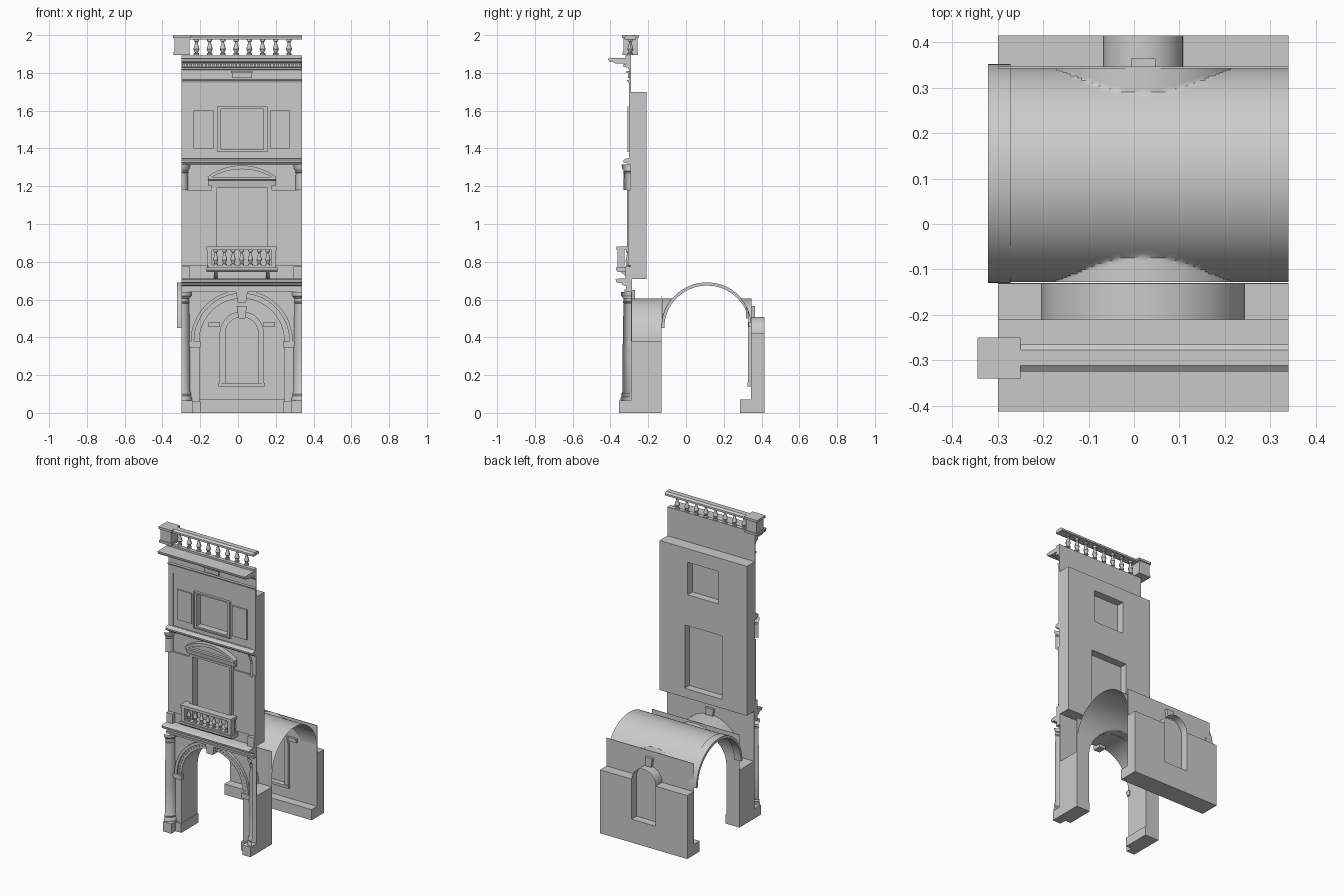
import bpy, bmesh, math
from math import sin, cos, pi, sqrt

if "Cube" in bpy.data.objects:
    bpy.data.objects.remove(bpy.data.objects["Cube"])

C = 0.02              # centre line of the bay
L, R = -0.30, 0.34    # bay edges

def mesh(name, verts, faces, closed=False):
    me = bpy.data.meshes.new(name)
    me.from_pydata(verts, [], faces)
    if closed:
        bm = bmesh.new(); bm.from_mesh(me)
        bmesh.ops.recalc_face_normals(bm, faces=bm.faces)
        bm.to_mesh(me); bm.free()
    ob = bpy.data.objects.new(name, me)
    bpy.context.collection.objects.link(ob)
    return ob

def prism(name, yz, x0, x1):
    """Side profile (y, z) run along x."""
    n = len(yz)
    v = [(x, y, z) for x in (x0, x1) for y, z in yz]
    f = [tuple(range(n)), tuple(range(n, 2 * n))]
    f += [(i, (i + 1) % n, n + (i + 1) % n, n + i) for i in range(n)]
    return mesh(name, v, f, True)

def box(name, x0, x1, y0, y1, z0, z1):
    return prism(name, [(y0, z0), (y1, z0), (y1, z1), (y0, z1)], x0, x1)

def plate(name, loops, y0, y1):
    """Front outline (x, z) with holes, given depth from y0 to y1."""
    cu = bpy.data.curves.new(name, 'CURVE')
    cu.dimensions, cu.fill_mode, cu.extrude = '2D', 'BOTH', (y1 - y0) / 2
    for lp in loops:
        s = cu.splines.new('POLY')
        s.points.add(len(lp) - 1)
        for p, (x, z) in zip(s.points, lp):
            p.co = (x, z, 0, 1)
        s.use_cyclic_u = True
    ob = bpy.data.objects.new(name, cu)
    ob.rotation_euler.x = pi / 2
    ob.location.y = (y0 + y1) / 2
    bpy.context.collection.objects.link(ob)
    bpy.ops.object.select_all(action='DESELECT')
    ob.select_set(True)
    bpy.context.view_layer.objects.active = ob
    bpy.ops.object.convert(target='MESH')

def rect(x0, x1, z0, z1):
    return [(x0, z0), (x1, z0), (x1, z1), (x0, z1)]

def arch(cz, r, zb, n=32):
    arc = [(C - r * cos(pi * i / n), cz + r * sin(pi * i / n)) for i in range(n + 1)]
    return [(C - r, zb)] + arc + [(C + r, zb)] if zb < cz else arc

def ring(cz, ro, ri, zb):
    return arch(cz, ro, zb) + arch(cz, ri, zb)[::-1]

def sheet(name, xz, y0, y1):
    n = len(xz)
    v = [(x, y, z) for y in (y0, y1) for x, z in xz]
    return mesh(name, v, [(i, i + 1, n + i + 1, n + i) for i in range(n - 1)])

def lathe(name, cx, cy, prof, a0=0, a1=2 * pi, n=12):
    v = [(cx + r * cos(a0 + (a1 - a0) * j / n), cy + r * sin(a0 + (a1 - a0) * j / n), z)
         for r, z in prof for j in range(n + 1)]
    m = n + 1
    return mesh(name, v, [(i * m + j, i * m + j + 1, i * m + m + j + 1, i * m + m + j)
                          for i in range(len(prof) - 1) for j in range(n)])

def baluster(name, x, y, z0, z1, r):
    shape = [(.9, 0), (.9, .1), (.5, .14), (.6, .2), (1, .36), (.75, .52), (.42, .74),
             (.45, .82), (.8, .85), (.8, .92), (.9, .92), (.9, 1)]
    lathe(name, x, y, [(a * r, z0 + t * (z1 - z0)) for a, t in shape])

def keystone(name, w0, w1, z0, z1, y0, y1):
    plate(name, [[(C - w0, z0), (C + w0, z0), (C + w1, z1), (C - w1, z1)]], y0, y1)

# Ground floor: piers, plinths, imposts and quarter columns
for side, xo, xi, a0 in (("left", L, C - .225, -pi / 2), ("right", R, C + .225, pi)):
    x0, x1 = sorted((xo, xi))
    s = 1 if xo < xi else -1
    box(side + "_pier", x0, x1, -.285, -.13, .05, .38)
    bx = sorted((xo, xi + s * .006))
    box(side + "_plinth", *bx, -.31, -.13, 0, .06)
    bx = sorted((xo, xo + s * .06))
    box(side + "_column_plinth", *bx, -.355, -.29, 0, .065)
    ix = sorted((xo + s * .04, xi + s * .006))
    box(side + "_impost", *ix, -.305, -.28, .345, .362)
    box(side + "_impost_cap", *ix, -.31, -.28, .362, .38)
    px = sorted((xo + s * .05, xi))
    box(side + "_pilaster", *px, -.297, -.28, .06, .345)
    lathe(side + "_column", xo, -.29,
          [(.056, .065), (.056, .08), (.05, .09), (.053, .1), (.046, .115), (.046, .3), (.041, .58),
           (.045, .585), (.041, .59), (.041, .605), (.052, .618), (.055, .62), (.055, .64)], a0, a0 + pi / 2)
    # Upper column heads and wall panels
    lathe(side + "_upper_column", xo, -.295,
          [(.036, 1.18), (.034, 1.27), (.038, 1.275), (.034, 1.28), (.044, 1.295), (.046, 1.315)],
          a0, a0 + pi / 2)
    wx = sorted((xo, C - s * .16))
    box(side + "_wall_panel", *wx, -.306, -.294, .78, 1.18)
    box(side + "_wall_base", *sorted((xo, xo + s * .045)), -.32, -.294, .71, .775)
    tx = sorted((C - s * .255, C - s * .15))
    box(side + "_top_panel", *tx, -.303, -.294, 1.40, 1.60)

# Arcade front with archivolt
arc_in = arch(.38, .225, .0)
plate("arcade_front", [[(L, .0)] + arc_in + [(R, .0), (R, .71), (L, .71)]], -.29, -.285)
sheet("arch_soffit", arch(.38, .225, .38), -.29, -.13)
plate("arch_moulding_outer", [ring(.38, .27, .252, .38)], -.308, -.288)
plate("arch_moulding_inner", [ring(.38, .252, .225, .38)], -.298, -.288)
for i in range(34):
    a = pi * (i + .5) / 34
    lp = [(C + r * cos(a + d), .38 + r * sin(a + d)) for r, d in
          ((.238, -.022), (.249, -.022), (.249, .022), (.238, .022))]
    plate("arch_dentil", [lp], -.303, -.297)
keystone("arch_keystone", .022, .032, .585, .65, -.325, -.27)
plate("rear_arch_spandrel", [[(L, .38)] + arch(.38, .225, .38) + [(R, .38), (R, .615), (L, .615)]], -.132, -.13)

# First entablature
prism("lower_entablature", [(-.288, .64), (-.325, .64), (-.325, .652), (-.318, .652), (-.318, .672),
      (-.335, .677), (-.34, .687), (-.368, .69), (-.372, .705), (-.36, .712), (-.288, .712)], L, R)

# Upper wall with two window openings
win1, win2 = rect(-.115, .155, .77, 1.19), rect(-.09, .135, 1.395, 1.61)
plate("upper_wall", [rect(L, R, .71, 1.70), win1, win2], -.295, -.21)
box("top_wall", L, R, -.298, -.292, 1.70, 1.89)
box("lower_window_pane", -.115, .155, -.262, -.26, .77, 1.19)
box("upper_window_pane", -.09, .135, -.262, -.26, 1.395, 1.61)
plate("lower_window_frame", [rect(-.14, .18, .77, 1.215), win1], -.308, -.292)
plate("lower_window_bead", [rect(-.128, .168, .77, 1.203), win1], -.313, -.292)
plate("upper_window_frame", [rect(-.112, .157, 1.38, 1.622), win2], -.306, -.292)
plate("upper_window_bead", [rect(-.112, .157, 1.38, 1.622), rect(-.103, .148, 1.386, 1.614)], -.311, -.292)
plate("top_storey_border", [rect(L, R, 1.34, 1.76), rect(-.265, .305, 1.35, 1.70)], -.301, -.293)

# Segmental pediment over the lower window
prism("pediment_base", [(-.292, 1.205), (-.312, 1.205), (-.316, 1.23), (-.328, 1.236), (-.328, 1.25),
      (-.292, 1.25)], C - .18, C + .18)
def segment(h, top, base):
    rise = top - base
    rad = (h * h + rise * rise) / (2 * rise)
    t = math.asin(h / rad)
    return [(C + rad * sin(-t + 2 * t * i / 20), top - rad + rad * cos(-t + 2 * t * i / 20)) for i in range(21)]
plate("pediment_field", [segment(.17, 1.295, 1.25)], -.31, -.292)
plate("pediment_moulding", [segment(.182, 1.31, 1.25) + segment(.165, 1.29, 1.245)[::-1]], -.33, -.292)

# Balcony
prism("balcony_floor", [(-.292, .745), (-.36, .745), (-.37, .757), (-.37, .77), (-.292, .77)], C - .188, C + .188)
box("balcony_lower_rail", C - .18, C + .18, -.362, -.325, .77, .782)
box("balcony_rail", C - .186, C + .186, -.368, -.32, .862, .88)
for s in (-1, 1):
    x = C + s * .17
    box("balcony_post", x - .012, x + .012, -.362, -.325, .78, .865)
    box("balcony_side_rail", x - .016, x + .016, -.33, -.292, .862, .88)
    baluster("balcony_side_baluster", x, -.308, .77, .865, .012)
    b = C + s * .137
    prism("balcony_bracket", [(-.292, .712), (-.31, .715), (-.345, .745), (-.292, .745)], b - .009, b + .009)
for i in range(7):
    baluster("balcony_baluster", C - .138 + i * .046, -.344, .78, .865, .014)

# String courses, frieze and main cornice
prism("middle_string_course", [(-.292, 1.312), (-.31, 1.312), (-.315, 1.322), (-.33, 1.326), (-.332, 1.338),
      (-.315, 1.348), (-.292, 1.348)], L, R)
prism("frieze_string", [(-.292, 1.745), (-.306, 1.75), (-.312, 1.762), (-.292, 1.765)], L, R)
box("frieze_tablet", C - .053, C + .053, -.306, -.292, 1.772, 1.80)
box("frieze_tablet_cap", C - .057, C + .057, -.314, -.292, 1.80, 1.81)
prism("cornice_bed", [(-.292, 1.815), (-.305, 1.818), (-.308, 1.828), (-.318, 1.83), (-.318, 1.852), (-.292, 1.852)], L, R)
for i in range(32):
    x = L + .01 + i * .02
    box("cornice_dentil", x - .006, x + .006, -.332, -.316, 1.832, 1.848)
prism("main_cornice", [(-.292, 1.85), (-.375, 1.85), (-.38, 1.856), (-.405, 1.858), (-.413, 1.872), (-.413, 1.877),
      (-.32, 1.88), (-.32, 1.892), (-.292, 1.892)], L, R)

# Roof balustrade
prism("roof_rail", [(-.325, 1.978), (-.265, 1.978), (-.265, 1.99), (-.278, 2.0), (-.312, 2.0), (-.325, 1.99)], -.26, R)
box("roof_pedestal", -.337, -.258, -.332, -.258, 1.90, 1.985)
box("roof_pedestal_cap", -.345, -.25, -.34, -.25, 1.985, 2.0)
box("roof_pedestal_base", -.342, -.253, -.337, -.253, 1.895, 1.91)
for i in range(8):
    baluster("roof_baluster", -.22 + i * .07, -.295, 1.895, 1.98, .016)

# Groin vault over the walkway: barrel pierced by a cross arch
nx, na, v = 80, 64, []
for i in range(nx + 1):
    x = L + (R - L) * i / nx
    d = .225 ** 2 - (x - C) ** 2
    cross = .38 + sqrt(d) if d > 0 else 0
    for j in range(na + 1):
        a = pi * j / na
        v.append((x, .108 - .236 * cos(a), max(.455 + .23 * sin(a), cross)))
m = na + 1
mesh("vault", v, [(i * m + j, i * m + j + 1, i * m + m + j + 1, i * m + m + j)
                  for i in range(nx) for j in range(na)])
half = [(cos(pi * j / 32), sin(pi * j / 32)) for j in range(33)]
prism("vault_rib", [(.111 - .241 * c, .45 + .241 * s) for c, s in half] +
      [(.111 - .226 * c, .45 + .224 * s) for c, s in half[::-1]], -.322, -.272)

# Back wall with arched niche
niche = arch(.42, .0875, .155)
plate("back_wall_face", [rect(L, R, 0, .605), niche], .343, .347)
plate("back_wall_block", [[(L, 0), (R, 0), (R, .42), (C + .0875, .42), (C + .0875, .155),
                           (C - .0875, .155), (C - .0875, .42), (L, .42)]], .347, .415)
sheet("niche_soffit", arch(.42, .0875, .42), .347, .415)
plate("niche_back", [niche], .362, .364)
plate("niche_frame", [ring(.42, .115, .0875, .155)], .333, .345)
plate("niche_frame_edge", [ring(.42, .117, .107, .155)], .328, .345)
box("niche_sill", C - .122, C + .122, .325, .345, .14, .157)
keystone("niche_keystone", .018, .027, .50, .565, .318, .365)
for x0, x1 in ((-.155, -.095), (.135, .195)):
    box("wall_string", x0, x1, .33, .345, .455, .48)
box("bench", L, R, .285, .345, 0, .07)

bpy.ops.object.select_all(action='SELECT')
bpy.context.view_layer.objects.active = bpy.context.scene.objects[0]
bpy.ops.object.shade_smooth_by_angle(angle=math.radians(32))
